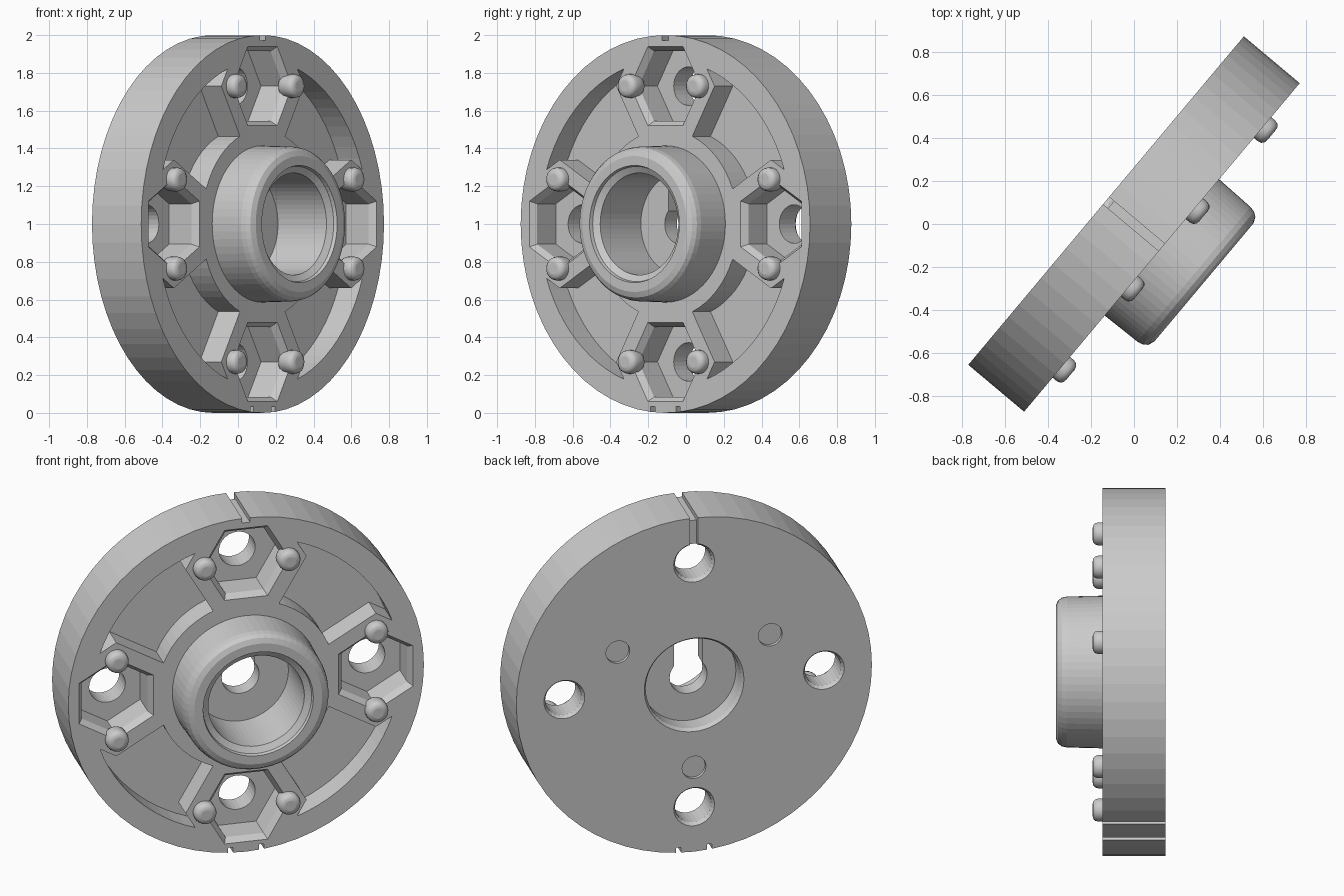
import bpy, bmesh
from math import pi, sin, cos, radians
from mathutils import Matrix, Vector

if "Cube" in bpy.data.objects:
    bpy.data.objects.remove(bpy.data.objects["Cube"])

# Everything is built lying flat (axis = local z), then stood up and turned 50 degrees
A = radians(50)
STAND = Matrix(((cos(A), 0, sin(A), 0),
                (sin(A), 0, -cos(A), 0),
                (0, 1, 0, 1),
                (0, 0, 0, 1)))
T = 0.17        # half thickness of the disc
BOLT_R = 0.73   # bolt circle radius


def make(name, bm):
    bmesh.ops.recalc_face_normals(bm, faces=bm.faces[:])
    me = bpy.data.meshes.new(name)
    bm.to_mesh(me)
    bm.free()
    ob = bpy.data.objects.new(name, me)
    bpy.context.collection.objects.link(ob)
    return ob


def lathe(name, profile, n, center=(0, 0), rot=0.0, closed=False):
    """Revolve (radius, height) points; closed makes a ring, else ends are capped."""
    bm = bmesh.new()
    rings = [[bm.verts.new((center[0] + r * cos(rot + 2 * pi * i / n),
                            center[1] + r * sin(rot + 2 * pi * i / n), h))
              for i in range(n)] for r, h in profile]
    pairs = list(zip(rings, rings[1:]))
    if closed:
        pairs.append((rings[-1], rings[0]))
    else:
        bm.faces.new(rings[0])
        bm.faces.new(rings[-1])
    for a, b in pairs:
        for i in range(n):
            j = (i + 1) % n
            bm.faces.new((a[i], a[j], b[j], b[i]))
    return make(name, bm)


def prism(name, pts, z0, z1):
    bm = bmesh.new()
    lo = [bm.verts.new((x, y, z0)) for x, y in pts]
    hi = [bm.verts.new((x, y, z1)) for x, y in pts]
    bm.faces.new(lo)
    bm.faces.new(hi)
    for i in range(len(pts)):
        j = (i + 1) % len(pts)
        bm.faces.new((lo[i], lo[j], hi[j], hi[i]))
    return make(name, bm)


def box(name, x0, x1, y0, y1, z0, z1):
    return prism(name, [(x0, y0), (x1, y0), (x1, y1), (x0, y1)], z0, z1)


def spin(x, y, a):
    return (x * cos(a) - y * sin(a), x * sin(a) + y * cos(a))


def arc(r, a0, a1, n):
    return [(r * cos(radians(a0 + (a1 - a0) * i / n)),
             r * sin(radians(a0 + (a1 - a0) * i / n))) for i in range(n + 1)]


# Disc with rounded hub, bore and centre web
body = lathe("wheel_body", [
    (1, -T), (1, T), (0.415, T), (0.41, 0.365), (0.404, 0.392), (0.389, 0.413),
    (0.36, 0.425), (0.31, 0.425), (0.305, 0.405), (0.27, 0.385), (0.27, 0.05),
    (0.105, 0.05), (0.105, -0.05), (0.267, -0.05), (0.267, -0.15), (0.28, -T)],
    64, closed=True)

cutters = []

# Four pockets between the hexagonal bosses
outline = (arc(0.87, 19.27, 70.73, 12) + [(0.34, BOLT_R)]
           + arc(0.5, 68.16, 21.84, 8) + [(BOLT_R, 0.34)])
for k in range(4):
    a = k * pi / 2
    cutters.append(prism("pocket_cut", [spin(x, y, a) for x, y in outline], 0.02, 0.3))
    # Nut recess with chamfered mouth, and bolt hole with a countersunk back
    c = spin(0, BOLT_R, a)
    cutters.append(lathe("nut_cut", [(0.214, -0.02), (0.214, 0.135), (0.242, T), (0.242, 0.22)],
                         6, c, a))
    cutters.append(lathe("bolt_cut", [(0.115, -0.25), (0.115, -T), (0.102, -0.15), (0.102, 0.05)],
                         28, c, a))

# Three shallow dimples on the back
for deg in (30, 150, 270):
    c = spin(0.495, 0, radians(deg))
    cutters.append(lathe("dimple_cut", [(0.067, -0.25), (0.067, -0.15)], 24, c))

# Keyway, rim notches and the slot on the back
cutters.append(box("keyway_cut", -0.08, 0.08, 0, 0.235, -0.1, 0.1))
cutters.append(box("top_notch_cut", -0.022, 0.022, 0.972, 1.1, -0.3, 0.3))
cutters.append(box("back_slot_cut", -0.022, 0.022, BOLT_R, 1.1, -0.3, -0.14))
for s in (-1, 1):
    cutters.append(box("low_notch_cut", s * 0.087 - 0.014, s * 0.087 + 0.014,
                       -1.1, -0.965, -0.3, 0.3))

for c in cutters:
    c.hide_render = True
    m = body.modifiers.new(c.name, 'BOOLEAN')
    m.operation = 'DIFFERENCE'
    m.solver = 'EXACT'
    m.object = c

# Bake the cuts and discard the cutters
bpy.context.view_layer.update()
deps = bpy.context.evaluated_depsgraph_get()
baked = bpy.data.meshes.new_from_object(body.evaluated_get(deps))
body.modifiers.clear()
body.data = baked
for c in cutters:
    bpy.data.objects.remove(c)
parts = [body]

# Rounded retaining knobs, two at each nut recess
for k in range(4):
    for s in (-1, 1):
        c = spin(s * 0.236, BOLT_R, k * pi / 2)
        knob = lathe("retaining_knob", [
            (0.035, 0.115), (0.054, 0.125), (0.063, 0.145), (0.063, 0.195),
            (0.058, 0.212), (0.046, 0.222), (0.03, 0.225)], 20, c)
        for p in knob.data.polygons:
            p.use_smooth = len(p.vertices) == 4
        parts.append(knob)

for ob in parts:
    ob.matrix_world = STAND
